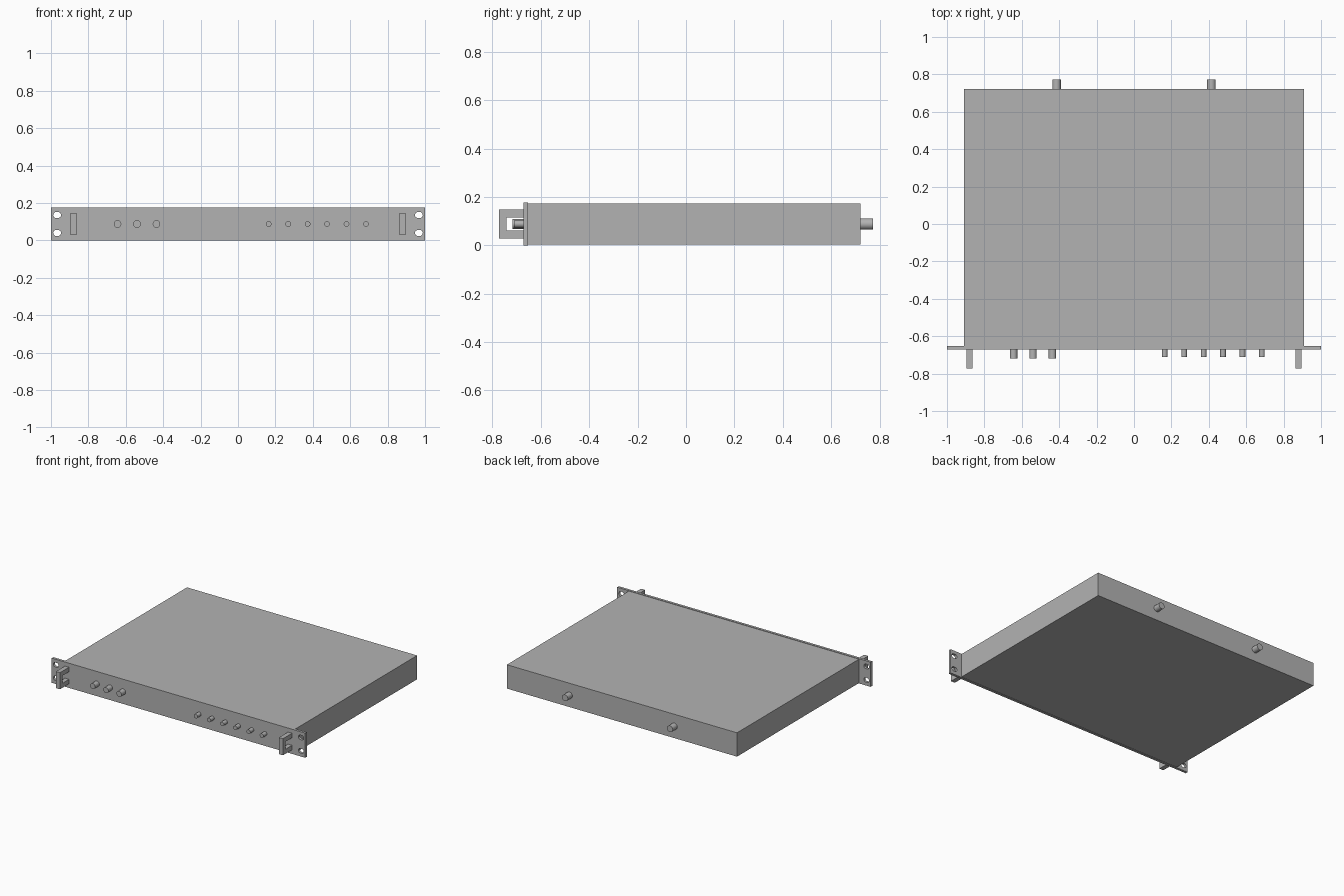
import bpy, bmesh
from math import pi, cos, sin, radians
from mathutils import Matrix, Vector

cube = bpy.data.objects.get("Cube")
if cube:
    bpy.data.objects.remove(cube, do_unlink=True)

# Main dimensions
MID = 0.088            # height of the control axis
PANEL_FRONT, PANEL_BACK = -0.671, -0.653
BACK = 0.722           # rear wall of the chassis

grey = bpy.data.materials.new("light_grey_metal")
grey.use_nodes = True
colour = (0.45, 0.45, 0.45, 1)
grey.diffuse_color = colour
grey.node_tree.nodes["Principled BSDF"].inputs["Base Color"].default_value = colour


def add_object(name, mesh):
    obj = bpy.data.objects.new(name, mesh)
    bpy.context.collection.objects.link(obj)
    mesh.materials.clear()
    mesh.materials.append(grey)
    return obj


def box(name, low, high):
    low, high = Vector(low), Vector(high)
    bm = bmesh.new()
    bmesh.ops.create_cube(bm, size=1, matrix=Matrix.Translation((low + high) / 2)
                          @ Matrix.Diagonal(high - low).to_4x4())
    mesh = bpy.data.meshes.new(name)
    bm.to_mesh(mesh)
    bm.free()
    return add_object(name, mesh)


def peg(name, x, radius, y0, y1):
    """Smooth round peg lying along y."""
    bm = bmesh.new()
    bmesh.ops.create_cone(bm, cap_ends=True, segments=32, radius1=radius,
                          radius2=radius, depth=y1 - y0,
                          matrix=Matrix.Translation((x, (y0 + y1) / 2, MID))
                          @ Matrix.Rotation(pi / 2, 4, 'X'))
    mesh = bpy.data.meshes.new(name)
    bm.to_mesh(mesh)
    bm.free()
    obj = add_object(name, mesh)
    bpy.ops.object.select_all(action='DESELECT')
    obj.select_set(True)
    bpy.context.view_layer.objects.active = obj
    bpy.ops.object.shade_smooth_by_angle(angle=radians(40))
    return obj


def plate(name, outlines, thickness, matrix):
    """Extruded flat shape; outlines after the first are holes."""
    curve = bpy.data.curves.new(name, 'CURVE')
    curve.dimensions = '2D'
    curve.fill_mode = 'BOTH'
    curve.extrude = thickness / 2
    for points in outlines:
        spline = curve.splines.new('POLY')
        spline.points.add(len(points) - 1)
        for p, (u, v) in zip(spline.points, points):
            p.co = (u, v, 0, 1)
        spline.use_cyclic_u = True
    temp = bpy.data.objects.new(name + "_curve", curve)
    bpy.context.collection.objects.link(temp)
    graph = bpy.context.evaluated_depsgraph_get()
    mesh = bpy.data.meshes.new_from_object(temp.evaluated_get(graph))
    bpy.data.objects.remove(temp, do_unlink=True)
    mesh.transform(matrix)
    # Weld the caps to the rim and keep every face flat
    bm = bmesh.new()
    bm.from_mesh(mesh)
    bmesh.ops.remove_doubles(bm, verts=bm.verts, dist=0.0001)
    bmesh.ops.recalc_face_normals(bm, faces=bm.faces)
    for f in bm.faces:
        f.smooth = False
    bm.to_mesh(mesh)
    bm.free()
    mesh.name = name
    return add_object(name, mesh)


def slot(cx, cz, half_width=0.021, radius=0.016, steps=10):
    """Rounded mounting slot outline."""
    points = []
    for side in (1, -1):
        for i in range(steps + 1):
            a = -pi / 2 + pi * i / steps
            points.append((cx + side * (half_width - radius + radius * cos(a)),
                           cz + side * radius * sin(a)))
    return points


# Chassis
box("chassis", (-0.908, PANEL_BACK, 0.003), (0.908, BACK, 0.173))

# Front panel with four mounting slots
outline = [(-1, 0), (1, 0), (1, 2 * MID), (-1, 2 * MID)]
slots = [slot(sx * 0.967, MID + sz * 0.048) for sx in (-1, 1) for sz in (-1, 1)]
plate("front_panel", [outline] + slots, PANEL_BACK - PANEL_FRONT,
      Matrix.Translation((0, (PANEL_FRONT + PANEL_BACK) / 2, 0))
      @ Matrix.Rotation(pi / 2, 4, 'X'))

# U-shaped handles, profile drawn in y and z
grip, reach, inner = -0.773, 0.059, 0.027
profile = [(PANEL_FRONT, MID - reach), (grip, MID - reach),
           (grip, MID + reach), (PANEL_FRONT, MID + reach),
           (PANEL_FRONT, MID + inner), (grip + 0.031, MID + inner),
           (grip + 0.031, MID - inner), (PANEL_FRONT, MID - inner)]
yz_plane = Matrix(((0, 0, 1, 0), (1, 0, 0, 0), (0, 1, 0, 0), (0, 0, 0, 1)))
for side, x in (("left", 0.88), ("right", -0.88)):
    plate(side + "_handle", [profile], 0.032,
          Matrix.Translation((x, 0, 0)) @ yz_plane)

# Front controls: three large knobs and six small ones
for i in range(3):
    peg(f"large_knob_{i + 1}", -0.644 + i * 0.104, 0.02, -0.718, PANEL_FRONT)
for i in range(6):
    peg(f"small_knob_{i + 1}", 0.164 + i * 0.104, 0.015, -0.711, PANEL_FRONT)

# Rear connectors
for side, x in (("left", 0.414), ("right", -0.414)):
    peg(side + "_rear_connector", x, 0.023, BACK, 0.773)
